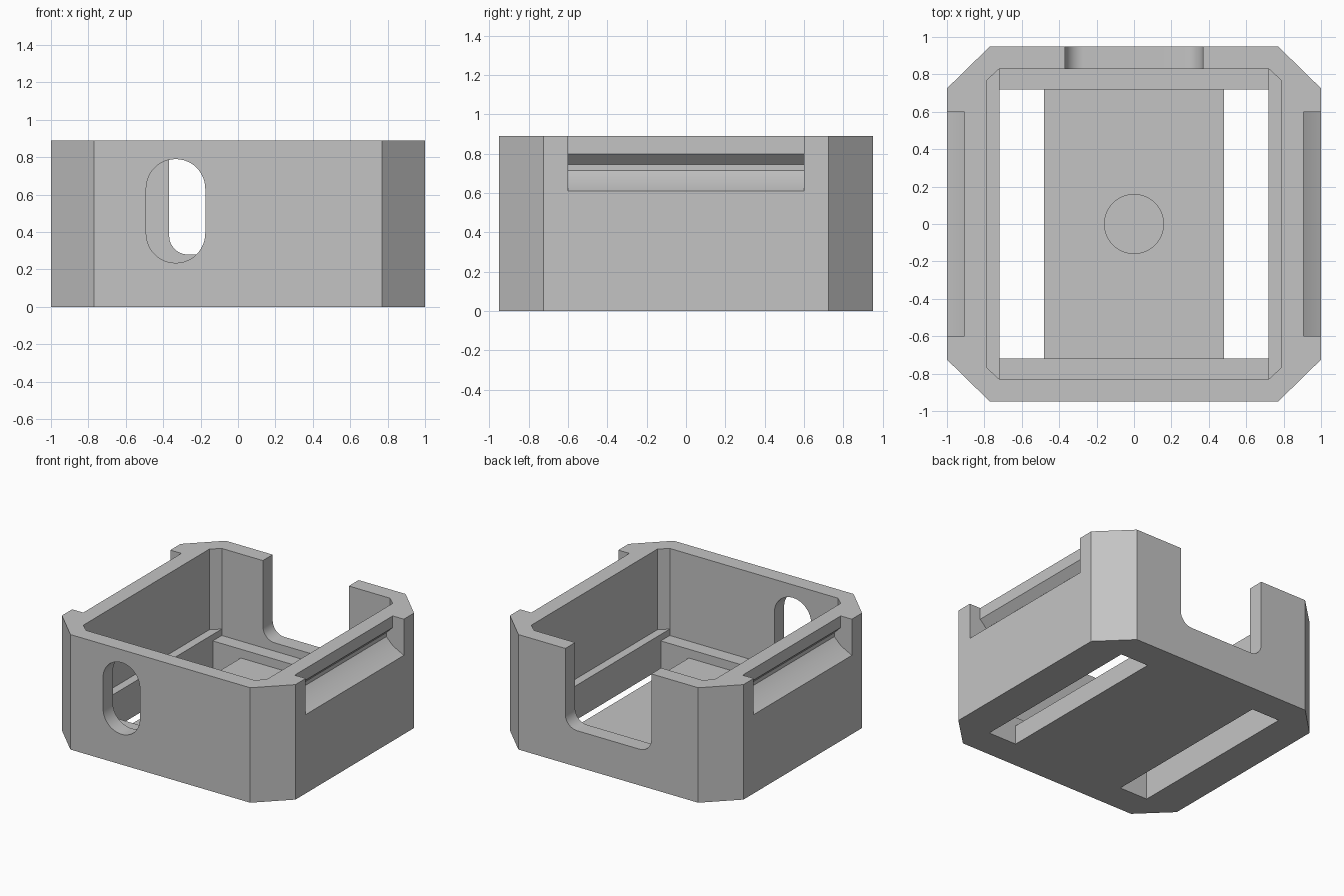
import bpy, bmesh, math
from mathutils import Vector

cube = bpy.data.objects.get("Cube")
if cube:
    bpy.data.objects.remove(cube, do_unlink=True)

grey = bpy.data.materials.new("matte_grey")
grey.use_nodes = True
colour = (0.55, 0.55, 0.55, 1)
grey.diffuse_color = colour
grey.node_tree.nodes["Principled BSDF"].inputs["Base Color"].default_value = colour


def prism(name, outline, start, end, axis="z"):
    """Extrude a flat outline from start to end along an axis."""
    place = {"x": lambda a, b, t: (t, a, b),
             "y": lambda a, b, t: (a, t, b),
             "z": lambda a, b, t: (a, b, t)}[axis]
    bm = bmesh.new()
    face = bm.faces.new([bm.verts.new(place(a, b, start)) for a, b in outline])
    grown = bmesh.ops.extrude_face_region(bm, geom=[face])
    shift = Vector(place(0, 0, end - start))
    bmesh.ops.translate(bm, vec=shift,
                        verts=[g for g in grown["geom"] if isinstance(g, bmesh.types.BMVert)])
    bmesh.ops.recalc_face_normals(bm, faces=bm.faces)
    mesh = bpy.data.meshes.new(name)
    bm.to_mesh(mesh)
    bm.free()
    obj = bpy.data.objects.new(name, mesh)
    bpy.context.collection.objects.link(obj)
    return obj


def rect(x0, x1, y0, y1):
    return [(x0, y0), (x1, y0), (x1, y1), (x0, y1)]


def octagon(x, y, cx, cy):
    return [(x, cy), (cx, y), (-cx, y), (-x, cy), (-x, -cy), (-cx, -y), (cx, -y), (x, -cy)]


def arc(cx, cy, r, a0, a1, steps):
    angles = [math.radians(a0 + (a1 - a0) * i / steps) for i in range(steps + 1)]
    return [(cx + r * math.cos(a), cy + r * math.sin(a)) for a in angles]


# Chamfered block
body = prism("open_housing", octagon(1, 0.95, 0.77, 0.725), 0, 0.89)
top = 1.0

# Stepped cavity: side ledges, lower end ledges, floor
cutters = [
    prism("cavity_cutter", octagon(0.785, 0.83, 0.72, 0.77), 0.266, top),
    prism("end_ledge_cutter", rect(-0.72, 0.72, -0.83, 0.83), 0.216, top),
    prism("floor_cutter", rect(-0.72, 0.72, -0.72, 0.72), 0.148, top),
]

# Floor slots and side rail grooves, mirrored
groove = [(1.1, 0.61), (1, 0.61), (0.905, 0.66), (0.85, 0.715),
          (0.85, 0.745), (0.905, 0.80), (0.905, top), (1.1, top)]
for s in (-1, 1):
    cutters.append(prism("floor_slot_cutter", rect(s * 0.48, s * 0.72, -0.72, 0.72), -0.1, 0.3))
    cutters.append(prism("rail_groove_cutter", [(s * x, z) for x, z in groove], -0.6, 0.6, "y"))

# Shallow round pocket in the floor
cutters.append(prism("pocket_cutter", arc(0, 0, 0.158, 0, 352.5, 47), 0.08, 0.2))

# Oval window in the front wall
r = 0.158
oval = arc(-0.333, 0.79 - r, r, 0, 180, 24) + arc(-0.333, 0.235 + r, r, 180, 360, 24)
cutters.append(prism("front_window_cutter", oval, -1.1, -0.78, "y"))

# Round-cornered notch in the back wall
r = 0.1
notch = ([(0.368, top), (-0.368, top)]
         + arc(-0.368 + r, 0.28 + r, r, 180, 270, 12)
         + arc(0.368 - r, 0.28 + r, r, 270, 360, 12))
cutters.append(prism("back_notch_cutter", notch, 0.78, 1.1, "y"))

# Apply the cuts, then discard the cutters
for cutter in cutters:
    cutter.hide_render = True
    mod = body.modifiers.new(cutter.name, "BOOLEAN")
    mod.operation = "DIFFERENCE"
    mod.solver = "EXACT"
    mod.object = cutter
bpy.context.view_layer.update()
result = bpy.data.meshes.new_from_object(
    body.evaluated_get(bpy.context.evaluated_depsgraph_get()))
body.modifiers.clear()
body.data = result
for cutter in cutters:
    bpy.data.objects.remove(cutter, do_unlink=True)

result.materials.clear()
result.materials.append(grey)
for poly in result.polygons:
    poly.material_index = 0

# Smooth curved walls, crisp edges
bpy.ops.object.select_all(action="DESELECT")
body.select_set(True)
bpy.context.view_layer.objects.active = body
bpy.ops.object.shade_smooth_by_angle(angle=math.radians(25))
